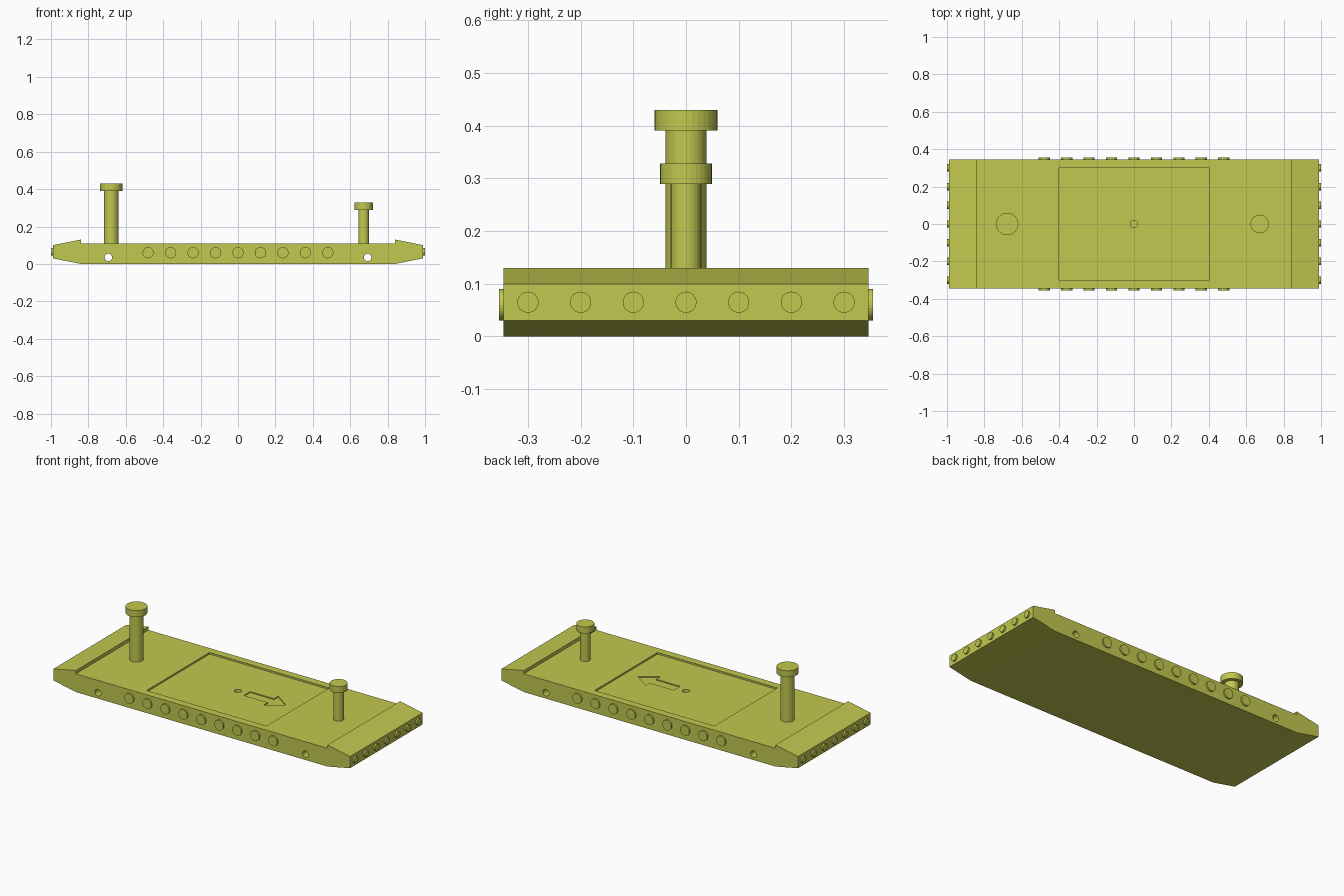
import bpy, bmesh, math
from mathutils import Matrix, Vector

if "Cube" in bpy.data.objects:
    bpy.data.objects.remove(bpy.data.objects["Cube"])

paint = bpy.data.materials.new("olive_yellow")
paint.diffuse_color = (0.54, 0.58, 0.08, 1)
paint.use_nodes = True
paint.node_tree.nodes["Principled BSDF"].inputs["Base Color"].default_value = paint.diffuse_color


def make_object(name, bm):
    bmesh.ops.recalc_face_normals(bm, faces=bm.faces)
    mesh = bpy.data.meshes.new(name)
    bm.to_mesh(mesh)
    bm.free()
    mesh.materials.append(paint)
    obj = bpy.data.objects.new(name, mesh)
    bpy.context.collection.objects.link(obj)
    return obj


def prism(name, points, offset):
    """Extrude a closed 3D outline along an offset."""
    bm = bmesh.new()
    face = bm.faces.new([bm.verts.new(p) for p in points])
    ext = bmesh.ops.extrude_face_region(bm, geom=[face])
    verts = [g for g in ext["geom"] if isinstance(g, bmesh.types.BMVert)]
    bmesh.ops.translate(bm, verts=verts, vec=offset)
    return make_object(name, bm)


def add_cylinder(bm, start, end, radius, segments=32):
    start, end = Vector(start), Vector(end)
    axis = end - start
    rot = axis.to_track_quat('Z', 'Y').to_matrix().to_4x4()
    bmesh.ops.create_cone(bm, cap_ends=True, segments=segments,
                          radius1=radius, radius2=radius, depth=axis.length,
                          matrix=Matrix.Translation((start + end) / 2) @ rot)


def cylinder(name, *args):
    bm = bmesh.new()
    add_cylinder(bm, *args)
    return make_object(name, bm)


def cut(target, cutter):
    mod = target.modifiers.new("cut", 'BOOLEAN')
    mod.operation = 'DIFFERENCE'
    mod.solver = 'EXACT'
    mod.object = cutter
    bpy.context.view_layer.objects.active = target
    bpy.ops.object.modifier_apply(modifier=mod.name)
    bpy.data.objects.remove(cutter, do_unlink=True)


HALF_W, DECK = 0.346, 0.11

# Hull: side profile with end ramps, extruded across the width
half = [(0.84, 0), (0.99, 0.03), (0.99, 0.10), (0.84, 0.13), (0.84, DECK)]
profile = half + [(-x, z) for x, z in reversed(half)]
hull = prism("hull", [(x, -HALF_W, z) for x, z in profile], (0, 2 * HALF_W, 0))

# Shallow deck recess
cut(hull, prism("recess_cutter",
                [(-0.4, -0.3, 0.1), (0.4, -0.3, 0.1), (0.4, 0.3, 0.1), (-0.4, 0.3, 0.1)],
                (0, 0, 0.1)))

# Centre socket
cut(hull, cylinder("socket_cutter", (0, 0, 0.06), (0, 0, 0.2), 0.02))

# Engraved direction arrow
arrow = [(0.06, -0.03), (0.22, -0.03), (0.22, -0.07), (0.32, 0),
         (0.22, 0.07), (0.22, 0.03), (0.06, 0.03)]
cut(hull, prism("arrow_cutter", [(x, y, 0.094) for x, y in arrow], (0, 0, 0.1)))

# Cross holes right through the hull
for x in (-0.693, 0.693):
    cut(hull, cylinder("hole_cutter", (x, -0.5, 0.035), (x, 0.5, 0.035), 0.02))

# Round studs along both sides and both ends
for side, s in (("front", -1), ("back", 1)):
    bm = bmesh.new()
    for i in range(9):
        x = -0.48 + 0.12 * i
        add_cylinder(bm, (x, s * 0.335, 0.06), (x, s * 0.355, 0.06), 0.03)
    make_object(side + "_studs", bm)
for side, s in (("left", -1), ("right", 1)):
    bm = bmesh.new()
    for i in range(7):
        y = -0.3 + 0.1 * i
        add_cylinder(bm, (s * 0.98, y, 0.065), (s, y, 0.065), 0.02)
    make_object(side + "_studs", bm)

# Capped posts
for name, x, r, cap_r, top in (("tall_post", -0.678, 0.039, 0.06, 0.43),
                               ("short_post", 0.672, 0.029, 0.049, 0.328)):
    cylinder(name, (x, 0, DECK - 0.01), (x, 0, top - 0.03), r)
    cylinder(name + "_cap", (x, 0, top - 0.039), (x, 0, top), cap_r)
